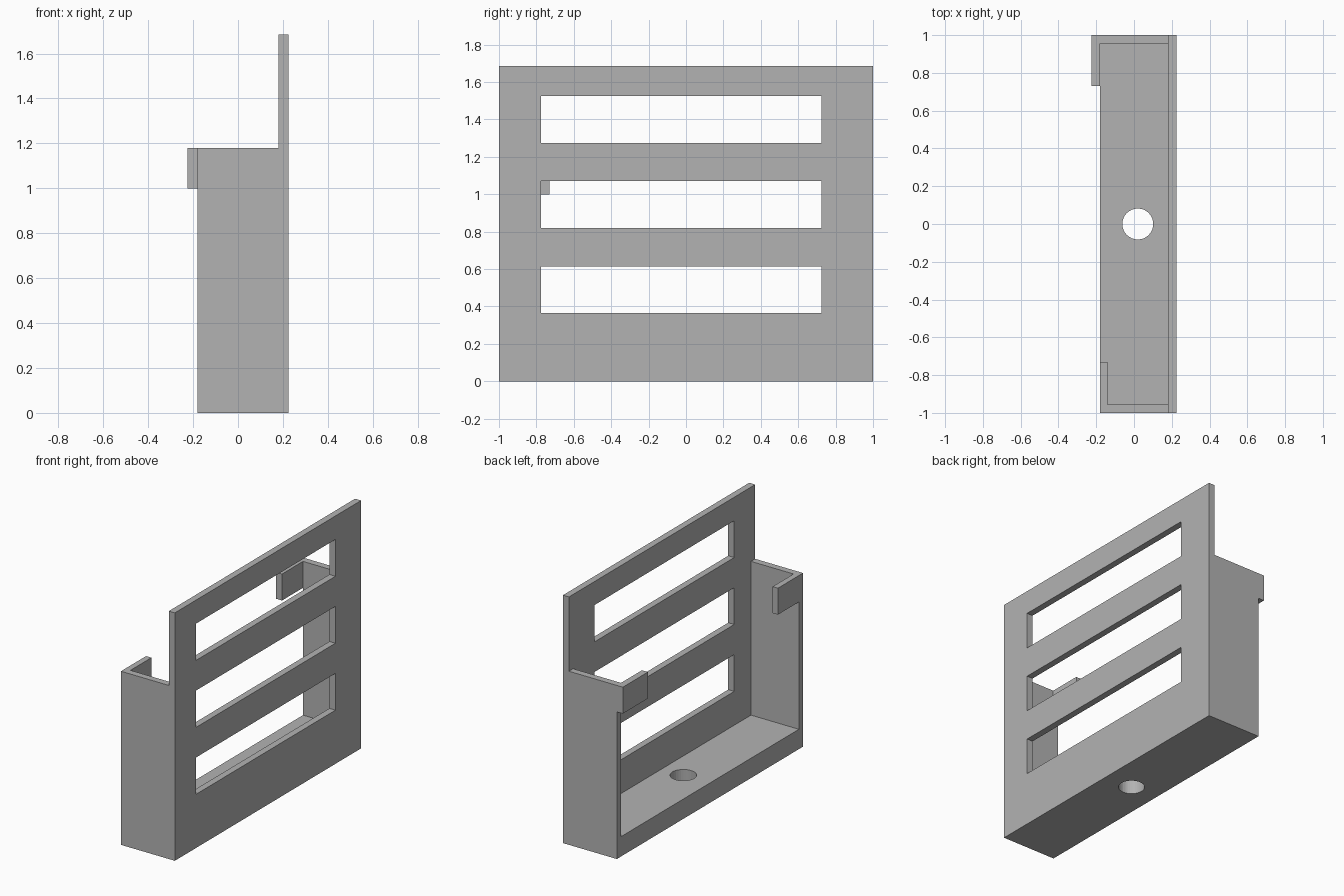
import bpy
import bmesh
from mathutils import Matrix, Vector

default_cube = bpy.data.objects.get("Cube")
if default_cube:
    bpy.data.objects.remove(default_cube, do_unlink=True)

# Single plain grey finish
grey = bpy.data.materials.new("plain grey")
grey.use_nodes = True
colour = (0.45, 0.45, 0.45, 1)
grey.diffuse_color = colour
grey.node_tree.nodes["Principled BSDF"].inputs["Base Color"].default_value = colour

# Shared dimensions
BACK, INNER = 0.225, 0.18      # panel faces in x
WALL_Y = 0.955                 # inner face of the end walls
RIM = 1.18                     # height of the end walls
FLOOR = 0.135                  # floor thickness
TAB_Y, TAB_Z = 0.73, 1.0       # tab end and underside


def finish(name, bm):
    mesh = bpy.data.meshes.new(name)
    bm.to_mesh(mesh)
    bm.free()
    mesh.materials.append(grey)
    obj = bpy.data.objects.new(name, mesh)
    bpy.context.collection.objects.link(obj)
    return obj


def box(name, x, y, z):
    """Box spanning the given (low, high) ranges."""
    low, high = (Vector(corner) for corner in zip(x, y, z))
    bm = bmesh.new()
    bmesh.ops.create_cube(bm, size=1, matrix=Matrix.Translation((low + high) / 2)
                          @ Matrix.Diagonal((high - low).to_4d()))
    return finish(name, bm)


def cut(target, cutter):
    """Subtract the cutter, bake the result and discard the cutter."""
    cutter.hide_render = True
    mod = target.modifiers.new("cut", "BOOLEAN")
    mod.operation, mod.solver, mod.object = "DIFFERENCE", "EXACT", cutter
    bpy.context.view_layer.objects.active = target
    bpy.ops.object.modifier_apply(modifier=mod.name)
    bpy.data.objects.remove(cutter, do_unlink=True)


# Tall panel with three long slots
panel = box("slotted_panel", (INNER, BACK), (-1, 1), (0, 1.685))
for i in range(3):
    bottom = 0.365 + i * 0.455
    cut(panel, box("slot_cutter", (0.1, 0.3), (-0.775, 0.725), (bottom, bottom + 0.25)))

# Floor with a round drain hole
floor = box("floor", (-INNER, INNER), (-WALL_Y, WALL_Y), (0, FLOOR))
bm = bmesh.new()
bmesh.ops.create_cone(bm, cap_ends=True, segments=32, radius1=0.082, radius2=0.082,
                      depth=1, matrix=Matrix.Translation((0.02, 0, 0)))
cut(floor, finish("hole_cutter", bm))

# End walls
box("front_wall", (-INNER, INNER), (-1, -WALL_Y), (0, RIM))
box("back_wall", (-INNER, INNER), (WALL_Y, 1), (0, RIM))

# Retaining tabs: the front one sits inside the opening, the back one outside
box("front_tab", (-INNER, -0.14), (-WALL_Y, -TAB_Y), (TAB_Z, RIM))
box("back_tab", (-BACK, -INNER), (TAB_Y, 1), (TAB_Z, RIM))
